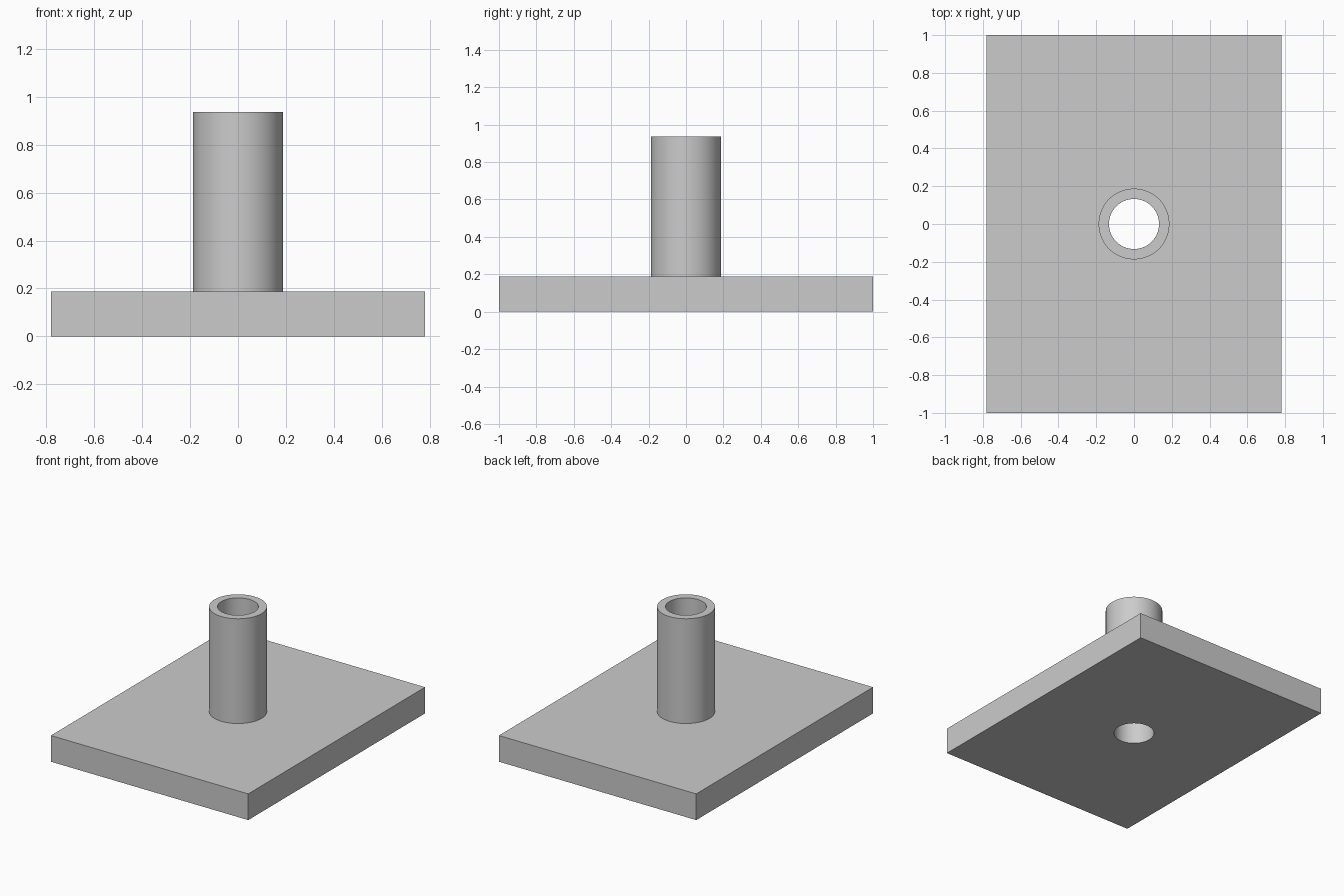
import bpy
import math

cube = bpy.data.objects.get("Cube")
if cube:
    bpy.data.objects.remove(cube, do_unlink=True)

PLATE_X, PLATE_Y, PLATE_Z = 1.5625, 2.0, 0.1875
TUBE_TOP, TUBE_R, BORE_R = 0.9375, 0.1875, 0.1325
SIDES = 96

grey = bpy.data.materials.new("plain grey")
grey.use_nodes = True
colour = (0.6, 0.6, 0.6, 1)
grey.diffuse_color = colour
grey.node_tree.nodes["Principled BSDF"].inputs["Base Color"].default_value = colour


def cylinder(name, radius, bottom, top):
    bpy.ops.mesh.primitive_cylinder_add(vertices=SIDES, radius=radius, depth=top - bottom,
                                        location=(0, 0, (bottom + top) / 2))
    obj = bpy.context.object
    obj.name = name
    obj.data.materials.append(grey)
    return obj


def combine(target, other, operation):
    mod = target.modifiers.new(operation.lower(), "BOOLEAN")
    mod.operation = operation
    mod.solver = "EXACT"
    mod.object = other
    bpy.ops.object.select_all(action="DESELECT")
    target.select_set(True)
    bpy.context.view_layer.objects.active = target
    bpy.ops.object.modifier_apply(modifier=mod.name)
    bpy.data.objects.remove(other, do_unlink=True)


# Rectangular base plate
bpy.ops.mesh.primitive_cube_add(size=1, location=(0, 0, PLATE_Z / 2))
plate = bpy.context.object
plate.name = "base_plate_with_tube"
plate.scale = (PLATE_X, PLATE_Y, PLATE_Z)
bpy.ops.object.transform_apply(location=True, rotation=False, scale=True)
plate.data.materials.append(grey)

# Upright tube joined to the plate, then bored right through
combine(plate, cylinder("tube", TUBE_R, PLATE_Z / 2, TUBE_TOP), "UNION")
combine(plate, cylinder("bore", BORE_R, -0.2, TUBE_TOP + 0.2), "DIFFERENCE")

# Smooth round walls, crisp edges
bpy.ops.object.shade_smooth_by_angle(angle=math.radians(30))
